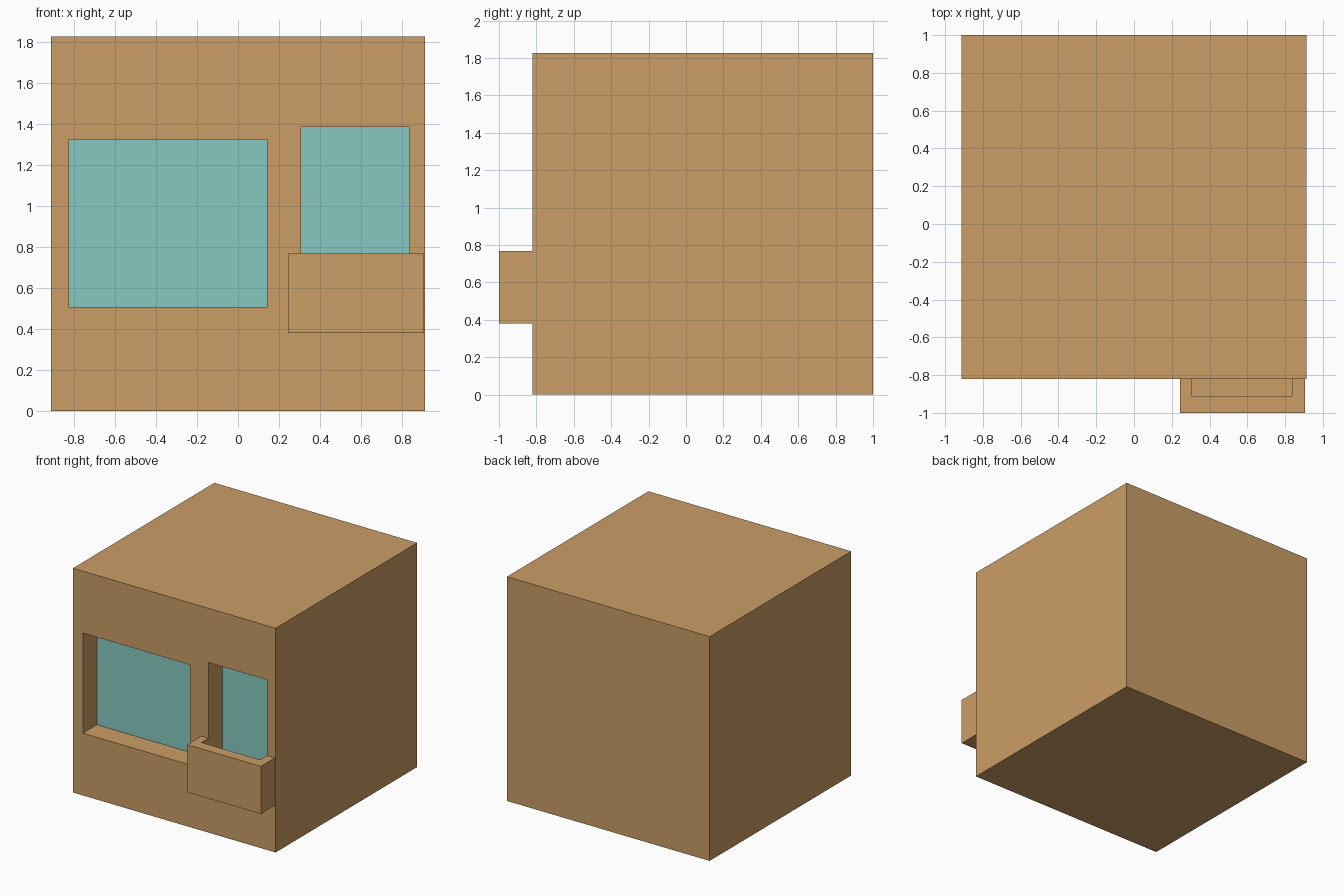
import bpy

# Remove the default cube only
default = bpy.data.objects.get("Cube")
if default:
    bpy.data.objects.remove(default, do_unlink=True)


def make_material(name, rgb):
    mat = bpy.data.materials.new(name)
    mat.use_nodes = True
    mat.diffuse_color = (*rgb, 1)
    mat.node_tree.nodes["Principled BSDF"].inputs["Base Color"].default_value = (*rgb, 1)
    return mat


def box(name, low, high, mat=None):
    """Axis-aligned box between two opposite corners."""
    bpy.ops.mesh.primitive_cube_add(size=1)
    obj = bpy.context.object
    obj.name = obj.data.name = name
    for v in obj.data.vertices:
        v.co = [b if c > 0 else a for c, a, b in zip(v.co, low, high)]
    if mat:
        obj.data.materials.append(mat)
    return obj


def cut(obj, cutter):
    """Subtract the cutter and apply the result."""
    mod = obj.modifiers.new("opening", 'BOOLEAN')
    mod.operation = 'DIFFERENCE'
    mod.solver = 'EXACT'
    mod.object = cutter
    bpy.context.view_layer.objects.active = obj
    bpy.ops.object.modifier_apply(modifier=mod.name)


sand = make_material("sandy wall", (0.59, 0.337, 0.133))
aqua = make_material("aqua glass", (0.242, 0.584, 0.533))

WALL = -0.82     # front wall plane
GLASS = -0.635   # back of the recesses

# Main block and balcony
building = box("building", (-0.913, WALL, 0), (0.913, 1, 1.826), sand)
balcony = box("balcony", (0.243, -1, 0.38), (0.906, WALL, 0.768), sand)

# Openings: wide window, and a balcony door that also hollows the balcony
window_cutter = box("window_cutter", (-0.823, -0.95, 0.507), (0.141, GLASS, 1.322))
door_cutter = box("door_cutter", (0.307, -0.91, 0.47), (0.836, GLASS, 1.385))
cut(building, window_cutter)
cut(building, door_cutter)
cut(balcony, door_cutter)
for cutter in (window_cutter, door_cutter):
    bpy.data.objects.remove(cutter, do_unlink=True)

# Glass panes at the back of each recess
box("window_glass", (-0.823, GLASS - 0.005, 0.507), (0.141, GLASS, 1.322), aqua)
box("door_glass", (0.307, GLASS - 0.005, 0.47), (0.836, GLASS, 1.385), aqua)
